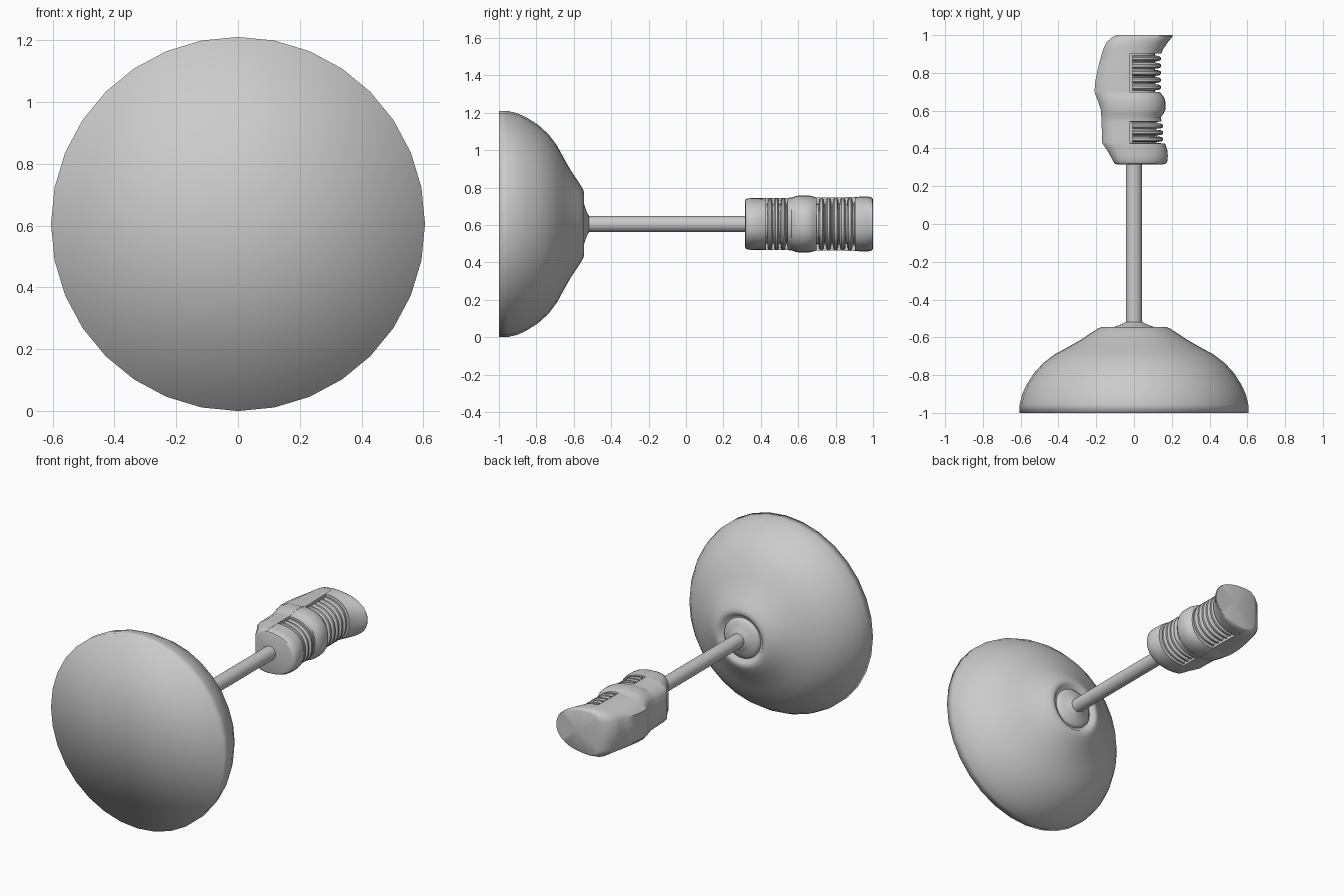
import bpy, bmesh, math

if "Cube" in bpy.data.objects:
    bpy.data.objects.remove(bpy.data.objects["Cube"])

CZ = 0.605          # height of the long axis
SPLIT = -0.02       # x where the finger recesses begin

grey = bpy.data.materials.new("plain grey")
grey.diffuse_color = (0.6, 0.6, 0.6, 1)
grey.use_nodes = True
grey.node_tree.nodes["Principled BSDF"].inputs["Base Color"].default_value = grey.diffuse_color


def loft(name, rings, angle=None):
    """Skin a list of equal-length closed rings and cap both ends."""
    bm = bmesh.new()
    rows = [[bm.verts.new(p) for p in ring] for ring in rings]
    n = len(rows[0])
    for a, b in zip(rows, rows[1:]):
        for i in range(n):
            j = (i + 1) % n
            bm.faces.new((a[i], a[j], b[j], b[i]))
    for row in (rows[0], rows[-1]):
        c = [sum(v.co[k] for v in row) / n for k in range(3)]
        centre = bm.verts.new(c)
        for i in range(n):
            bm.faces.new((row[i], row[(i + 1) % n], centre))
    bmesh.ops.recalc_face_normals(bm, faces=bm.faces)
    mesh = bpy.data.meshes.new(name)
    bm.to_mesh(mesh)
    bm.free()
    mesh.materials.append(grey)
    ob = bpy.data.objects.new(name, mesh)
    bpy.context.collection.objects.link(ob)
    bpy.ops.object.select_all(action='DESELECT')
    ob.select_set(True)
    bpy.context.view_layer.objects.active = ob
    if angle is None:
        bpy.ops.object.shade_smooth()
    else:
        bpy.ops.object.shade_smooth_by_angle(angle=math.radians(angle))
    return ob


def circle(r, y, n):
    return [(r * math.sin(2 * math.pi * i / n), y,
             CZ + r * math.cos(2 * math.pi * i / n)) for i in range(n)]


def nose(xr, h, steps=10):
    """Upper half of the rounded +x side, from the split line to the tip."""
    pts = []
    for i in range(steps + 1):
        t = math.pi / 2 * i / steps
        pts.append((SPLIT + (xr - SPLIT) * math.sin(t) ** 0.92,
                    h * max(math.cos(t), 0) ** 0.85))
    return pts


def mirror_ring(upper, y):
    """Close an upper half outline (first and last on the axis) downwards."""
    lower = [(x, -z) for x, z in reversed(upper[1:-1])]
    return [(x, y, CZ + z) for x, z in upper + lower]


def grip_ring(y, xl, xr, h, d):
    d = max(d, 0.001)
    w = SPLIT - xl
    left = [(xl, 0), (xl, 0.6 * h), (xl + 0.13 * w, 0.78 * h),
            (xl + 0.4 * w, 0.95 * h), (SPLIT, h)]
    return mirror_ring(left + nose(xr - d, h - d), y)


# Bell-shaped guard with a flat front and a lipped seat at the back
bell = [(0.605, -1.0), (0.605, -0.955), (0.592, -0.90), (0.568, -0.85),
        (0.53, -0.79), (0.48, -0.735), (0.42, -0.69), (0.35, -0.652),
        (0.28, -0.612), (0.225, -0.575), (0.19, -0.553), (0.17, -0.545),
        (0.15, -0.548), (0.136, -0.565), (0.126, -0.567)]
loft("bell_guard", [circle(r, y, 32) for r, y in bell])

# Hub in the seat
hub = [(0.126, -0.58), (0.124, -0.558), (0.112, -0.547), (0.085, -0.538),
       (0.06, -0.528), (0.045, -0.518)]
loft("hub", [circle(r, y, 32) for r, y in hub], 50)

# Straight shaft
loft("shaft", [circle(0.043, y, 24) for y in (-0.55, 0.34)], 40)

# Moulded grip: y, left x, right x, half height, recess depth
R = 0.035
grip = [(0.315, -0.09, 0.15, 0.12, 0), (0.319, -0.10, 0.168, 0.131, 0),
        (0.33, -0.11, 0.177, 0.137, 0), (0.36, -0.125, 0.18, 0.139, 0),
        (0.39, -0.142, 0.178, 0.139, 0), (0.427, -0.168, 0.165, 0.14, 0),
        (0.428, -0.168, 0.155, 0.14, R), (0.541, -0.172, 0.155, 0.14, R),
        (0.542, -0.172, 0.148, 0.14, 0), (0.565, -0.173, 0.142, 0.141, 0),
        (0.585, -0.174, 0.158, 0.149, 0), (0.605, -0.176, 0.167, 0.153, 0),
        (0.65, -0.19, 0.167, 0.153, 0), (0.675, -0.2, 0.158, 0.149, 0),
        (0.698, -0.209, 0.138, 0.141, 0), (0.699, -0.209, 0.145, 0.141, R),
        (0.75, -0.206, 0.145, 0.141, R), (0.80, -0.196, 0.145, 0.142, R),
        (0.85, -0.185, 0.145, 0.143, R), (0.902, -0.17, 0.145, 0.144, R),
        (0.903, -0.17, 0.145, 0.144, 0), (0.93, -0.161, 0.158, 0.146, 0),
        (0.965, -0.143, 0.182, 0.147, 0), (0.985, -0.12, 0.199, 0.145, 0),
        (0.996, -0.10, 0.206, 0.139, 0), (1.0, -0.09, 0.205, 0.132, 0)]
loft("grip", [grip_ring(*s) for s in grip], 40)


# Raised finger ribs lying in the two recesses
def rib(name, y, half, xr):
    rings = []
    for k, s in ((-1, 0.028), (-0.8, 0.009), (-0.4, 0.001),
                 (0.4, 0.001), (0.8, 0.009), (1, 0.028)):
        arc = nose(xr - s, 0.139 - s)
        rings.append(mirror_ring([(SPLIT + 0.012, 0)] +
                                 [(x + 0.012 * (i == 0), z) for i, (x, z) in enumerate(arc)],
                                 y + k * half))
    loft(name, rings, 50)


for i in range(3):
    rib(f"lower_rib_{i + 1}", 0.449 + 0.035 * i, 0.0145, 0.155)
for i in range(5):
    rib(f"upper_rib_{i + 1}", 0.724 + 0.038 * i, 0.016, 0.143)
